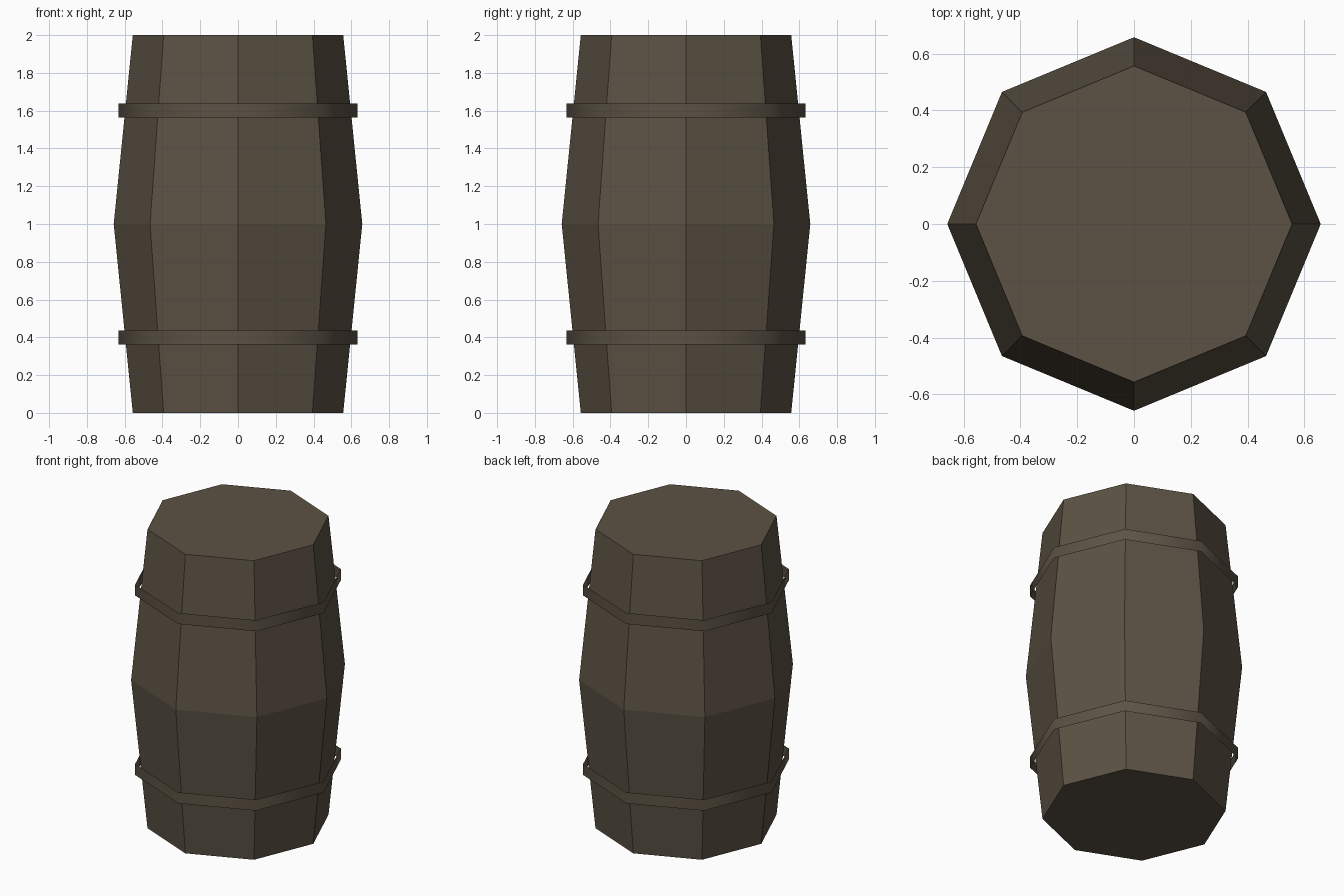
import bpy
import bmesh
from math import cos, sin, tau

SIDES = 8

cube = bpy.data.objects.get("Cube")
if cube:
    bpy.data.objects.remove(cube, do_unlink=True)


def make_material(name, rgb):
    mat = bpy.data.materials.new(name)
    mat.use_nodes = True
    colour = (*rgb, 1.0)
    mat.diffuse_color = colour
    mat.node_tree.nodes["Principled BSDF"].inputs["Base Color"].default_value = colour
    return mat


def lathe(name, profile, mat, capped=False, smooth=False):
    """Octagonal solid or open band from (radius, height) pairs."""
    bm = bmesh.new()
    rings = [[bm.verts.new((r * cos(tau * i / SIDES), r * sin(tau * i / SIDES), z))
              for i in range(SIDES)] for r, z in profile]
    for low, high in zip(rings, rings[1:]):
        for i in range(SIDES):
            j = (i + 1) % SIDES
            bm.faces.new((low[i], low[j], high[j], high[i]))
    if capped:
        bm.faces.new(rings[0][::-1])
        bm.faces.new(rings[-1])
    for face in bm.faces:
        face.smooth = smooth
    mesh = bpy.data.meshes.new(name)
    bm.to_mesh(mesh)
    bm.free()
    mesh.materials.append(mat)
    obj = bpy.data.objects.new(name, mesh)
    bpy.context.collection.objects.link(obj)
    return obj


wood = make_material("dark_wood", (0.107, 0.085, 0.058))

# Bulging body with flat lids
lathe("barrel_body", [(0.557, 0), (0.658, 1), (0.557, 2)], wood, capped=True)

# Thin open hoops standing slightly clear of the staves
for name, z in (("lower_hoop", 0.4), ("upper_hoop", 1.6)):
    lathe(name, [(0.633, z - 0.037), (0.633, z + 0.037)], wood, smooth=True)
